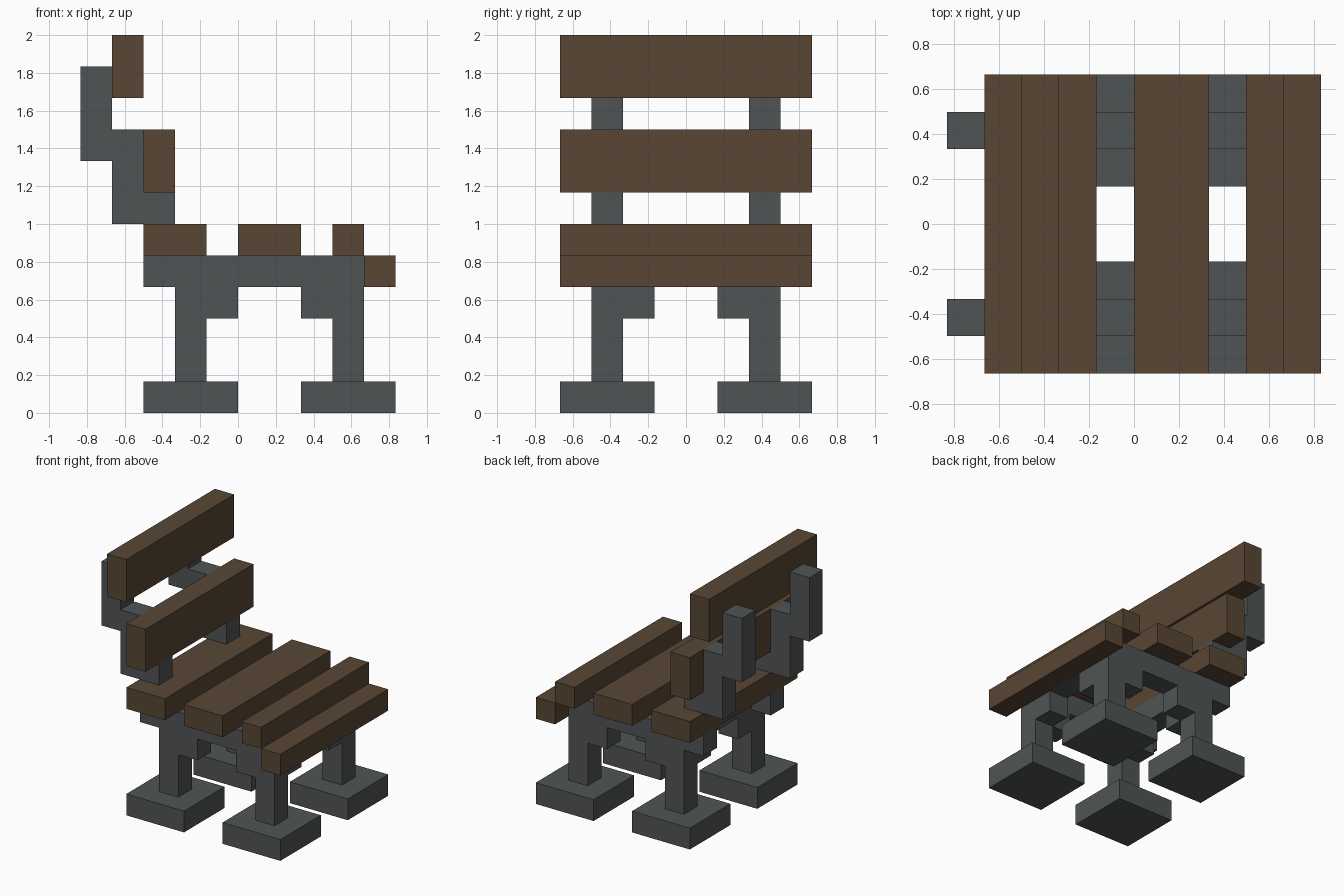
import bpy, bmesh
from mathutils import Vector

cube = bpy.data.objects.get("Cube")
if cube:
    bpy.data.objects.remove(cube, do_unlink=True)

U = 1 / 6  # block size: every part sits on this grid


def srgb(*rgb):
    return tuple(((c / 255 + 0.055) / 1.055) ** 2.4 for c in rgb) + (1.0,)


def material(name, colour):
    mat = bpy.data.materials.new(name)
    mat.use_nodes = True
    mat.diffuse_color = colour
    bsdf = mat.node_tree.nodes["Principled BSDF"]
    bsdf.inputs["Base Color"].default_value = colour
    bsdf.inputs["Roughness"].default_value = 0.8
    return mat


IRON = material("dark_grey_iron", srgb(80, 84, 85))
WOOD = material("brown_wood", srgb(88, 70, 52))


def prism(name, outline, axis, lo, hi, mat):
    """Extrude an outline, given as (horizontal, z), along x or y."""
    bm = bmesh.new()
    place = (lambda a, z: (a, lo, z)) if axis == "y" else (lambda a, z: (lo, a, z))
    face = bm.faces.new([bm.verts.new(Vector(place(a, z)) * U) for a, z in outline])
    grown = bmesh.ops.extrude_face_region(bm, geom=[face])
    step = Vector((0, 1, 0) if axis == "y" else (1, 0, 0)) * (hi - lo) * U
    bmesh.ops.translate(bm, vec=step,
                        verts=[g for g in grown["geom"] if isinstance(g, bmesh.types.BMVert)])
    bmesh.ops.recalc_face_normals(bm, faces=bm.faces)
    mesh = bpy.data.meshes.new(name)
    bm.to_mesh(mesh)
    bm.free()
    mesh.materials.append(mat)
    obj = bpy.data.objects.new(name, mesh)
    bpy.context.collection.objects.link(obj)
    return obj


def box(name, x, y, z, mat):
    outline = [(x[0], z[0]), (x[1], z[0]), (x[1], z[1]), (x[0], z[1])]
    return prism(name, outline, "y", y[0], y[1], mat)


# Side frame: two legs, corner brackets and top rail in one profile
frame = [(-2, 1), (-1, 1), (-1, 3), (0, 3), (0, 4), (2, 4), (2, 3), (3, 3),
         (3, 1), (4, 1), (4, 5), (-3, 5), (-3, 4), (-2, 4)]
# Stepped upright that carries the backrest
upright = [(-4, 6), (-2, 6), (-2, 7), (-3, 7), (-3, 9), (-4, 9),
           (-4, 11), (-5, 11), (-5, 8), (-4, 8)]
for side, y0 in (("front", -3), ("back", 2)):
    prism(side + "_side_frame", frame, "y", y0, y0 + 1, IRON)
    prism(side + "_backrest_upright", upright, "y", y0, y0 + 1, IRON)

# Square feet
for side, y in (("front", (-4, -1)), ("back", (1, 4))):
    for end, x in (("right", (-3, 0)), ("left", (2, 5))):
        box(f"{side}_{end}_foot", x, y, (0, 1), IRON)

# Cross beams with corner brackets between the side frames
beam = [(-2, 3), (-1, 3), (-1, 4), (1, 4), (1, 3), (2, 3), (2, 5), (-2, 5)]
for end, x0 in (("right", -2), ("left", 3)):
    prism(end + "_cross_beam", beam, "x", x0, x0 + 1, IRON)

# Wooden planks: x range, z range
planks = {
    "seat_plank_rear": ((-3, -1), (5, 6)),
    "seat_plank_middle": ((0, 2), (5, 6)),
    "seat_plank_narrow": ((3, 4), (5, 6)),
    "seat_plank_edge": ((4, 5), (4, 5)),
    "backrest_plank_lower": ((-3, -2), (7, 9)),
    "backrest_plank_upper": ((-4, -3), (10, 12)),
}
for name, (x, z) in planks.items():
    box(name, x, (-4, 4), z, WOOD)
